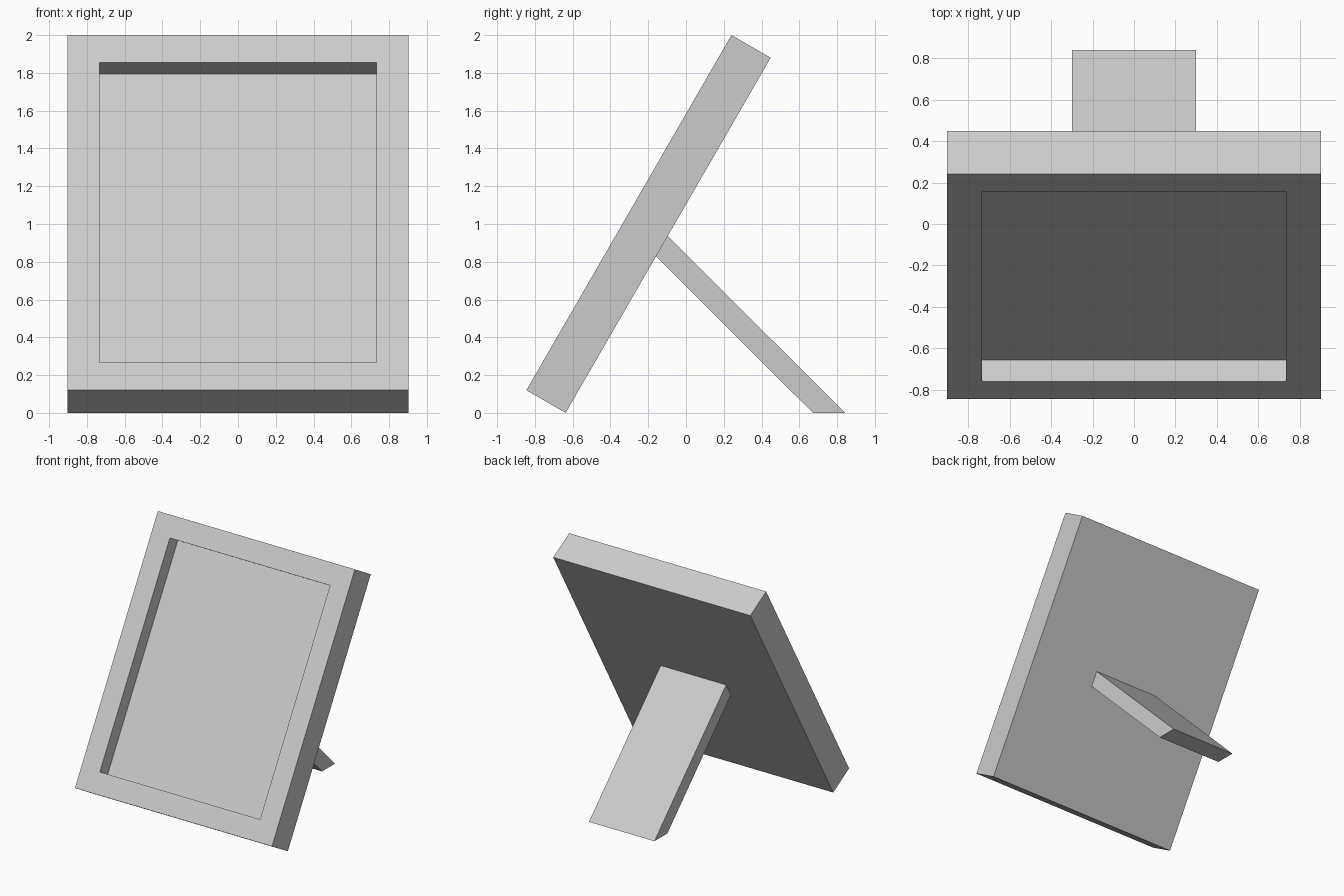
import bpy, bmesh
from math import radians
from mathutils import Matrix, Vector

if "Cube" in bpy.data.objects:
    bpy.data.objects.remove(bpy.data.objects["Cube"])

W, H, T = 1.806, 2.171, 0.24      # frame width, height, thickness
BORDER, RECESS = 0.239, 0.12
TILT = radians(-30)


def finish(name, bm):
    bmesh.ops.recalc_face_normals(bm, faces=bm.faces[:])
    mesh = bpy.data.meshes.new(name)
    bm.to_mesh(mesh)
    bm.free()
    obj = bpy.data.objects.new(name, mesh)
    bpy.context.collection.objects.link(obj)
    return obj


# Picture frame: upright slab, front recessed for the picture, then leaned back
bm = bmesh.new()
bmesh.ops.create_cube(bm, size=1)
bmesh.ops.scale(bm, vec=(W, T, H), verts=bm.verts[:])
bmesh.ops.translate(bm, vec=(0, T / 2, H / 2), verts=bm.verts[:])
bm.normal_update()
front = min(bm.faces, key=lambda f: f.calc_center_median().y)
bmesh.ops.inset_region(bm, faces=[front], thickness=BORDER)
pane = bmesh.ops.extrude_discrete_faces(bm, faces=[front])["faces"][0]
bmesh.ops.translate(bm, vec=(0, RECESS, 0), verts=pane.verts[:])
lean = Matrix.Translation((0, -0.845, 0.12)) @ Matrix.Rotation(TILT, 4, 'X')
bmesh.ops.transform(bm, matrix=lean, verts=bm.verts[:])
finish("picture_frame", bm)

# Support leg: side profile (y, z) extruded across x
profile = [(-0.099, 0.939), (-0.161, 0.831), (0.672, 0), (0.842, 0)]
bm = bmesh.new()
side = bm.faces.new([bm.verts.new((-0.3, y, z)) for y, z in profile])
ext = bmesh.ops.extrude_face_region(bm, geom=[side])["geom"]
bmesh.ops.translate(bm, vec=(0.6, 0, 0),
                    verts=[v for v in ext if isinstance(v, bmesh.types.BMVert)])
finish("support_leg", bm)
